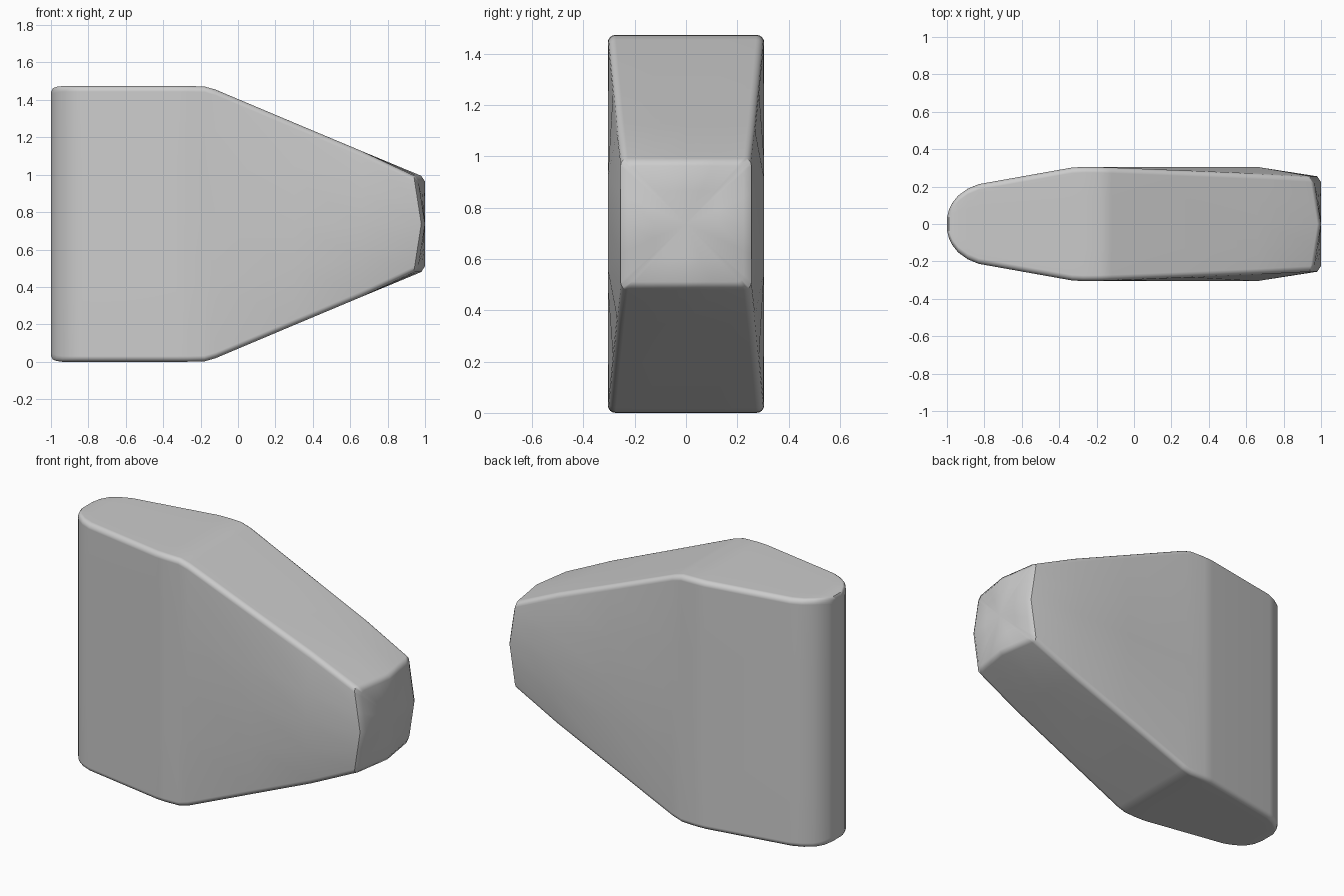
import bpy, bmesh, math

cube = bpy.data.objects.get("Cube")
if cube:
    bpy.data.objects.remove(cube, do_unlink=True)

MID_Z = 0.737

# Stations along x: position, half width at mid height, half width at rim, half height
stations = [
    (-1.0, 0.035, 0.035, 0.705), (-0.99, 0.075, 0.075, 0.725), (-0.97, 0.115, 0.115, 0.733),
    (-0.94, 0.152, 0.152, 0.737), (-0.89, 0.188, 0.188, 0.737), (-0.83, 0.213, 0.213, 0.737),
    (-0.33, 0.302, 0.302, 0.737), (-0.27, 0.305, 0.305, 0.737), (-0.18, 0.305, 0.304, 0.735),
    (-0.12, 0.305, 0.302, 0.718), (0.3, 0.305, 0.285, 0.541), (0.66, 0.305, 0.270, 0.390),
    (0.98, 0.255, 0.255, 0.257),
]


def section(mid, rim, h):
    """Rounded rectangle in y and z, as one quarter mirrored four ways."""
    r = min(0.03, rim * 0.6)
    quarter = [(mid, 0), (mid, h * 0.45)]
    for i in range(5):
        a = math.radians(22.5 * i)
        quarter.append((rim - r + r * math.cos(a), h - r + r * math.sin(a)))
    quarter += [(rim * 0.45, h), (0, h)]
    half = quarter + [(-y, z) for y, z in quarter[-2::-1]]
    return half + [(y, -z) for y, z in half[-2:0:-1]]


def add_ring(bm, points):
    return [bm.verts.new(p) for p in points]


def bridge(bm, a, b):
    n = len(a)
    for i in range(n):
        j = (i + 1) % n
        bm.faces.new((a[i], a[j], b[j], b[i]))


# Tapered body with rounded nose
bm = bmesh.new()
rings = []
for x, mid, rim, h in stations:
    ring = []
    for y, z in section(mid, rim, h):
        px = x
        if x == stations[-1][0]:
            px = x - 0.04 * min(abs(y) / rim, abs(z) / h)
        ring.append((px, y, MID_Z + z))
    rings.append(add_ring(bm, ring))

# Shallow domed end
end = section(*stations[-1][1:])
w, h = stations[-1][2:]
for scale, depth in ((0.88, 0.035), (0.5, 0.012)):
    rings.append(add_ring(bm, [
        (1.0 - depth * min(abs(y) / w, abs(z) / h), y * scale, MID_Z + z * scale)
        for y, z in end]))

for a, b in zip(rings, rings[1:]):
    bridge(bm, a, b)
bm.faces.new(rings[0])
tip = bm.verts.new((1.0, 0, MID_Z))
last = rings[-1]
for i, v in enumerate(last):
    bm.faces.new((v, last[(i + 1) % len(last)], tip))
bmesh.ops.recalc_face_normals(bm, faces=bm.faces)

mesh = bpy.data.meshes.new("body")
bm.to_mesh(mesh)
bm.free()
body = bpy.data.objects.new("body", mesh)
bpy.context.collection.objects.link(body)

# Plain grey
grey = bpy.data.materials.new("grey")
grey.use_nodes = True
colour = (0.6, 0.6, 0.6, 1)
grey.diffuse_color = colour
grey.node_tree.nodes["Principled BSDF"].inputs["Base Color"].default_value = colour
mesh.materials.append(grey)

# Smooth surfaces with a sharp end rim
bpy.ops.object.select_all(action='DESELECT')
body.select_set(True)
bpy.context.view_layer.objects.active = body
bpy.ops.object.shade_smooth_by_angle(angle=math.radians(35))
weighted = body.modifiers.new("even_shading", 'WEIGHTED_NORMAL')
weighted.keep_sharp = True
